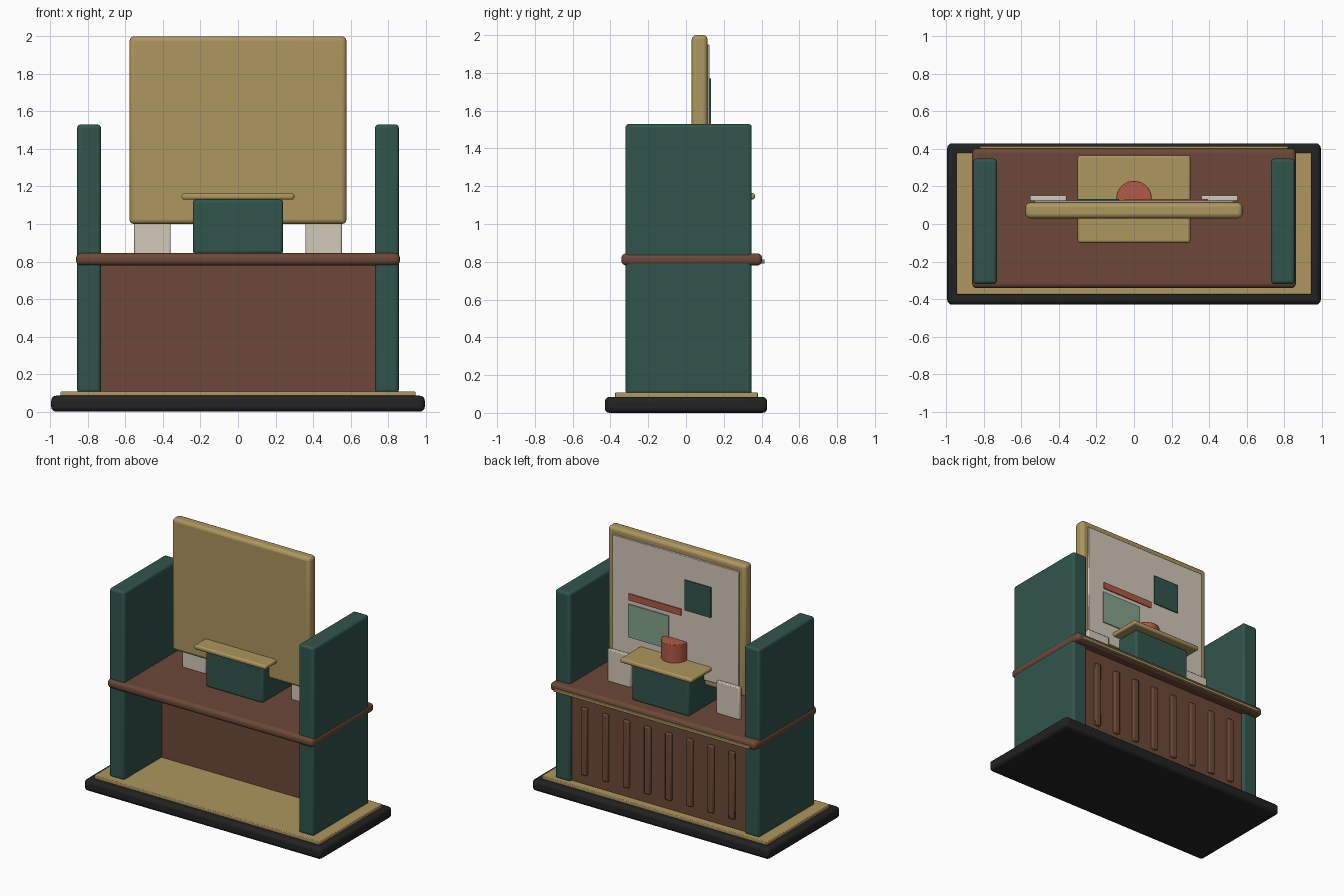
import bpy
import bmesh
import math

if "Cube" in bpy.data.objects:
    bpy.data.objects.remove(bpy.data.objects["Cube"])


def material(name, rgb):
    m = bpy.data.materials.new(name)
    m.diffuse_color = (*rgb, 1)
    m.use_nodes = True
    m.node_tree.nodes["Principled BSDF"].inputs["Base Color"].default_value = m.diffuse_color
    return m


TEAL = material("dark_teal", (0.030, 0.091, 0.072))
BROWN = material("walnut_brown", (0.150, 0.065, 0.040))
GOLD = material("dull_gold", (0.420, 0.305, 0.114))
CREAM = material("cream", (0.640, 0.580, 0.490))
RED = material("brick_red", (0.440, 0.100, 0.063))
BLACK = material("soft_black", (0.016, 0.016, 0.017))
SAGE = material("sage_green", (0.230, 0.370, 0.265))


def finish(name, bm, mat, bevel, segments=3):
    mesh = bpy.data.meshes.new(name)
    bm.to_mesh(mesh)
    bm.free()
    mesh.materials.append(mat)
    ob = bpy.data.objects.new(name, mesh)
    bpy.context.collection.objects.link(ob)
    if bevel:
        mod = ob.modifiers.new("rounded_edges", 'BEVEL')
        mod.width = bevel
        mod.segments = segments
        mod.limit_method = 'ANGLE'
    bpy.context.view_layer.objects.active = ob
    ob.select_set(True)
    bpy.ops.object.shade_smooth_by_angle(angle=math.radians(35))
    ob.select_set(False)
    return ob


def box(name, x, y, z, mat, bevel=0.0, segments=3):
    """Box from (min, max) ranges on each axis."""
    bm = bmesh.new()
    bmesh.ops.create_cube(bm, size=1)
    for v in bm.verts:
        v.co = [r[0] if c < 0 else r[1] for c, r in zip(v.co, (x, y, z))]
    return finish(name, bm, mat, bevel, segments)


# Plinth and floor mat
box("plinth", (-0.995, 0.995), (-0.43, 0.43), (0, 0.085), BLACK, 0.025)
box("floor_mat", (-0.945, 0.945), (-0.375, 0.38), (0.08, 0.108), GOLD, 0.005, 2)

# Tall side panels and matching display cards
for side, s in (("left", -1), ("right", 1)):
    box(side + "_side_panel", sorted((s * 0.73, s * 0.857)), (-0.32, 0.348),
        (0.10, 1.53), TEAL, 0.018)
    box(side + "_card", sorted((s * 0.36, s * 0.553)), (0.122, 0.152),
        (0.84, 1.085), CREAM, 0.006, 2)

# Counter body, rounded worktop and trim
box("counter_body", (-0.735, 0.735), (0.13, 0.325), (0.10, 0.80), BROWN)
box("worktop", (-0.863, 0.863), (-0.342, 0.403), (0.78, 0.845), BROWN, 0.026, 4)
box("trim_strip", (-0.82, 0.82), (0.39, 0.416), (0.79, 0.812), GOLD, 0.004, 2)

# Vertical ribs on the counter body
for i in range(8):
    cx = (i - 3.5) * 0.177
    box(f"rib_{i + 1}", (cx - 0.025, cx + 0.025), (0.315, 0.345),
        (0.18, 0.69), BROWN, 0.008, 2)

# Display board with a pinned sheet and flat notices
box("display_board", (-0.578, 0.578), (0.03, 0.114), (1.0, 2.0), GOLD, 0.024)
box("board_sheet", (-0.53, 0.53), (0.11, 0.125), (1.05, 1.95), CREAM, 0.003, 1)
box("dark_notice", (-0.30, -0.08), (0.124, 0.133), (1.54, 1.77), TEAL)
box("red_heading", (-0.05, 0.39), (0.124, 0.133), (1.49, 1.54), RED)
box("green_notice", (0.055, 0.395), (0.124, 0.133), (1.21, 1.46), SAGE)

# Pedestal with tray
box("pedestal", (-0.24, 0.24), (-0.045, 0.31), (0.84, 1.13), TEAL, 0.016)
box("tray", (-0.30, 0.30), (-0.10, 0.365), (1.13, 1.163), GOLD, 0.012)

# Round pot on the tray
bm = bmesh.new()
bmesh.ops.create_cone(bm, cap_ends=True, segments=32, radius1=0.095,
                      radius2=0.095, depth=0.14)
bmesh.ops.translate(bm, vec=(0, 0.135, 1.23), verts=bm.verts)
finish("round_pot", bm, RED, 0.004, 2)
